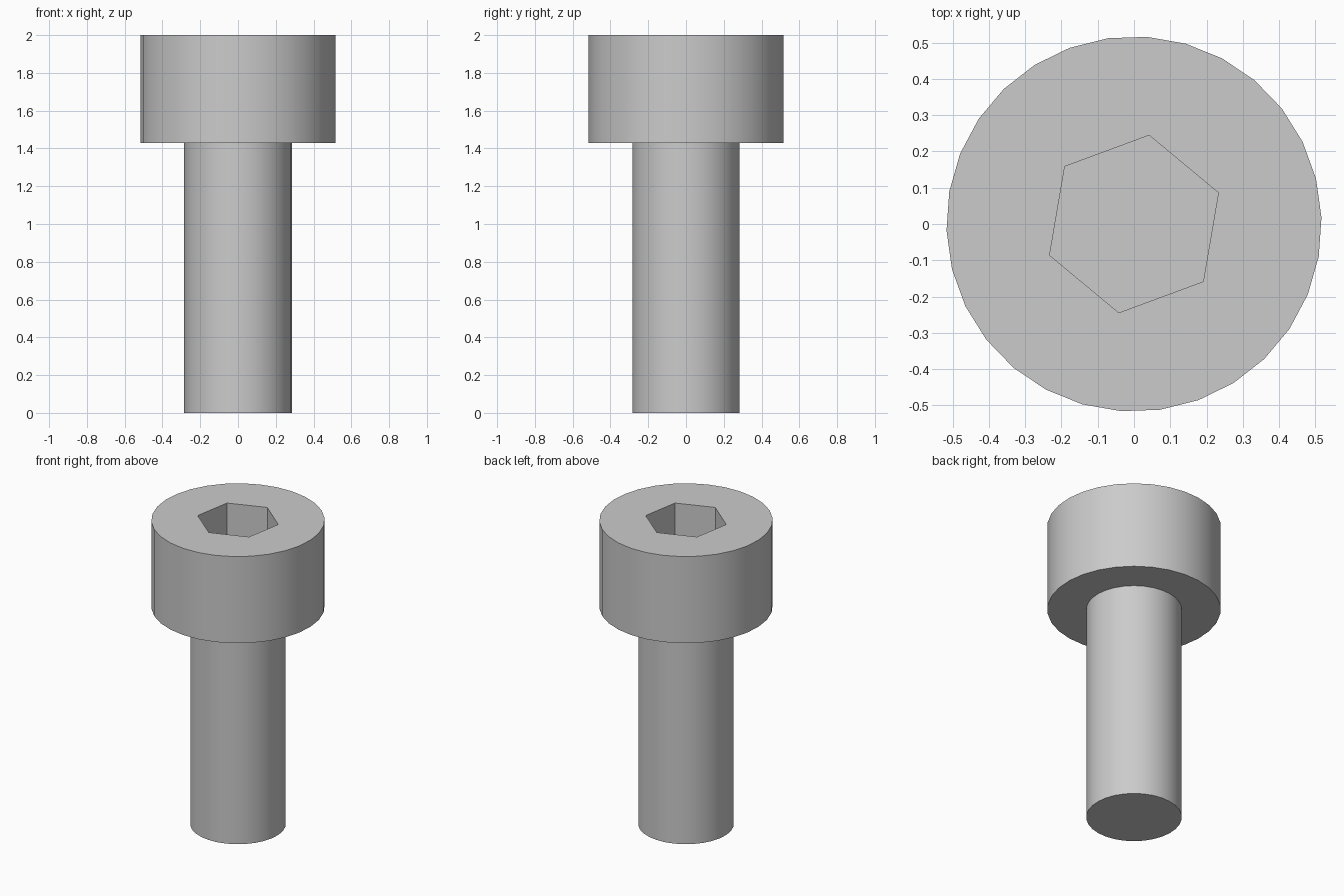
import bpy, bmesh
from math import radians, cos, sin, tau

cube = bpy.data.objects.get("Cube")
if cube:
    bpy.data.objects.remove(cube, do_unlink=True)

steel = bpy.data.materials.new("grey steel")
steel.use_nodes = True
colour = (0.6, 0.6, 0.6, 1)
steel.diffuse_color = colour
steel.node_tree.nodes["Principled BSDF"].inputs["Base Color"].default_value = colour


def lathe(name, profile, sides, turn):
    """Closed solid from (radius, height) rings, capped at both ends."""
    bm = bmesh.new()
    rings = []
    for r, z in profile:
        angles = [radians(turn) + tau * i / sides for i in range(sides)]
        rings.append([bm.verts.new((r * cos(a), r * sin(a), z)) for a in angles])
    for low, high in zip(rings, rings[1:]):
        for i in range(sides):
            j = (i + 1) % sides
            bm.faces.new((low[i], low[j], high[j], high[i]))
    bm.faces.new(rings[0][::-1])
    bm.faces.new(rings[-1])
    bmesh.ops.recalc_face_normals(bm, faces=bm.faces)
    mesh = bpy.data.meshes.new(name)
    bm.to_mesh(mesh)
    bm.free()
    mesh.materials.append(steel)
    obj = bpy.data.objects.new(name, mesh)
    bpy.context.collection.objects.link(obj)
    return obj


# Shank and cylindrical head in one solid
shank_r, head_r, head_base, top = 0.285, 0.517, 1.43, 2.0
bolt = lathe("socket_head_bolt",
             [(shank_r, 0), (shank_r, head_base), (head_r, head_base), (head_r, top)],
             30, 2)

# Hexagonal key socket cut into the head
socket = lathe("hex_socket_cutter", [(0.248, top - 0.29), (0.248, top + 0.1)], 6, 20.3)
socket.hide_render = True

bpy.ops.object.select_all(action="DESELECT")
bolt.select_set(True)
bpy.context.view_layer.objects.active = bolt
cut = bolt.modifiers.new("hex socket", "BOOLEAN")
cut.operation = "DIFFERENCE"
cut.solver = "EXACT"
cut.object = socket
bpy.ops.object.modifier_apply(modifier=cut.name)
bpy.data.objects.remove(socket, do_unlink=True)

# Smooth round sides, crisp rims and socket
bpy.ops.object.shade_smooth_by_angle(angle=radians(30))
